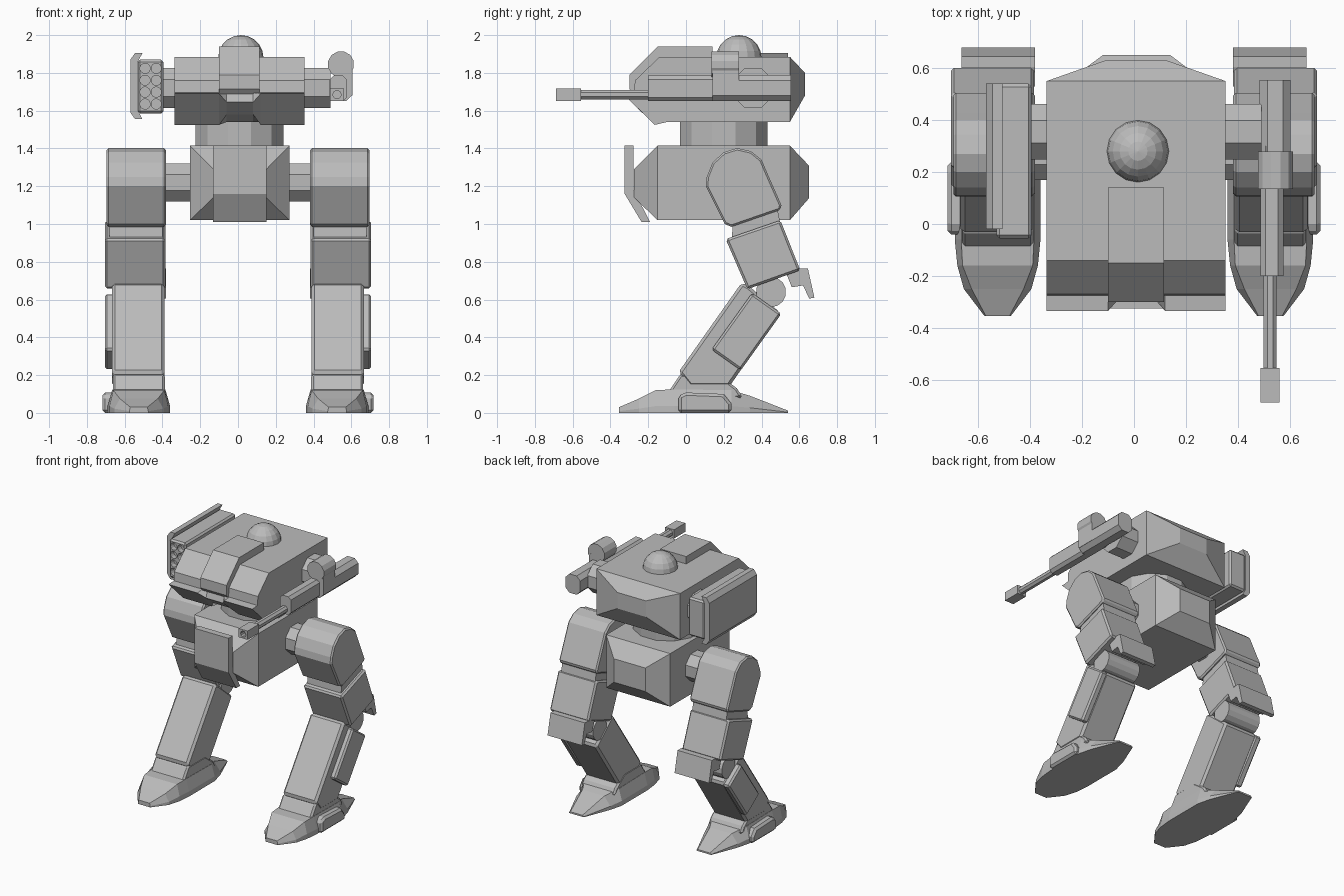
import bpy, bmesh, math
from mathutils import Matrix, Vector

if "Cube" in bpy.data.objects:
    bpy.data.objects.remove(bpy.data.objects["Cube"])

grey = bpy.data.materials.new("armour_grey")
grey.diffuse_color = (0.5, 0.5, 0.5, 1)
grey.use_nodes = True
grey.node_tree.nodes["Principled BSDF"].inputs["Base Color"].default_value = grey.diffuse_color


def finish(name, bm, mirror=False, bevel=0):
    bmesh.ops.recalc_face_normals(bm, faces=bm.faces)
    me = bpy.data.meshes.new(name)
    bm.to_mesh(me)
    bm.free()
    me.materials.append(grey)
    ob = bpy.data.objects.new(name, me)
    bpy.context.collection.objects.link(ob)
    if bevel:
        b = ob.modifiers.new("bevel", 'BEVEL')
        b.width, b.segments, b.limit_method = bevel, 1, 'ANGLE'
        b.angle_limit = math.radians(50)
    if mirror:
        ob.modifiers.new("mirror", 'MIRROR')
    return ob


def loft(name, loops, **kw):
    """Skin a list of equal-length point loops and cap both ends."""
    bm = bmesh.new()
    rows = [[bm.verts.new(p) for p in loop] for loop in loops]
    n = len(rows[0])
    for a, b in zip(rows, rows[1:]):
        for i in range(n):
            j = (i + 1) % n
            bm.faces.new((a[i], a[j], b[j], b[i]))
    bm.faces.new(rows[0])
    bm.faces.new(rows[-1])
    return finish(name, bm, **kw)


def side_prism(name, yz, x0, x1, **kw):
    return loft(name, [[(x, y, z) for y, z in yz] for x in (x0, x1)], **kw)


def front_prism(name, xz, y0, y1, **kw):
    return loft(name, [[(x, y, z) for x, z in xz] for y in (y0, y1)], **kw)


def rect(x0, x1, z0, z1):
    return [(x0, z0), (x1, z0), (x1, z1), (x0, z1)]


def octagon(x0, x1, z0, z1, c):
    return [(x0 + c, z0), (x1 - c, z0), (x1, z0 + c), (x1, z1 - c),
            (x1 - c, z1), (x0 + c, z1), (x0, z1 - c), (x0, z0 + c)]


def at_y(xz, y):
    return [(x, y, z) for x, z in xz]


def cylinders(name, centres, axis, r, length, sides, **kw):
    bm = bmesh.new()
    rot = Vector((0, 0, 1)).rotation_difference(Vector(axis)).to_matrix().to_4x4()
    spin = Matrix.Rotation(math.pi / sides, 4, 'Z')
    for c in centres:
        bmesh.ops.create_cone(bm, cap_ends=True, segments=sides, radius1=r, radius2=r,
                              depth=length, matrix=Matrix.Translation(c) @ rot @ spin)
    return finish(name, bm, **kw)


def cut(ob, cutter):
    m = ob.modifiers.new("holes", 'BOOLEAN')
    m.object, m.operation, m.solver = cutter, 'DIFFERENCE', 'EXACT'
    cutter.hide_render = True
    cutter.hide_set(True)


X, Y, Z = (1, 0, 0), (0, 1, 0), (0, 0, 1)


# Upper hull: side profile swept across x, jaw recessed in the middle
def hull_loop(x, d):
    yz = [(.55, 1.885), (-.14, 1.885), (-.27, 1.76), (-.275, 1.695),
          (-.335 + .045 * d, 1.69 - .045 * d), (-.165 - .045 * d, 1.525 + .055 * d),
          (-.10, 1.54), (.55, 1.54)]
    return [(x, y, z) for y, z in yz]


loft("hull", [hull_loop(x, d) for x, d in
              ((-.337, 0), (-.10, 0), (-.06, 1), (.08, 1), (.12, 0), (.353, 0))])
loft("hull_back", [at_y(rect(-.337, .353, 1.54, 1.885), .55),
                   at_y(rect(-.11, .125, 1.68, 1.80), .63)])
side_prism("cockpit", [(.14, 1.94), (-.15, 1.94), (-.30, 1.79), (-.30, 1.715), (-.27, 1.68),
                       (.14, 1.70)], -.10, .115)
bm = bmesh.new()
bmesh.ops.create_uvsphere(bm, u_segments=16, v_segments=10, radius=.12,
                          matrix=Matrix.Translation((.015, .28, 1.88)))
finish("dome", bm)

# Waist and pelvis
cylinders("waist", [(.008, .2, 1.47)], Z, .24, .16, 12)
loft("pelvis", [at_y(rect(-.13, .15, 1.14, 1.29), -.275),
                at_y(rect(-.255, .272, 1.02, 1.415), -.15),
                at_y(rect(-.255, .272, 1.02, 1.415), .55),
                at_y(rect(-.12, .14, 1.135, 1.31), .65)])
side_prism("pelvis_plate", [(-.325, 1.415), (-.277, 1.415), (-.277, 1.18), (-.19, 1.01),
                            (-.235, 1.01), (-.325, 1.16)], -.132, .15)

# Shoulder and hip axles
cylinders("shoulder_axle", [(.02, .355, 1.72)], X, .115, .94, 8)
cylinders("hip_axle", [(.33, .27, 1.22)], X, .108, .2, 8, mirror=True)

# Missile launcher with two columns of four tubes, and its outer shield
launcher = front_prism("launcher", rect(-.53, -.395, 1.585, 1.87), -.055, .54, bevel=.012)
tubes = cylinders("tube_cutter", [(x, -.055, 1.635 + .063 * i) for x in (-.492, -.433)
                                  for i in range(4)], Y, .027, .08, 12)
cut(launcher, tubes)
front_prism("launcher_shield", [(-.506, 1.905), (-.545, 1.905), (-.57, 1.87), (-.57, 1.59),
                                (-.545, 1.555), (-.506, 1.555), (-.53, 1.60), (-.53, 1.86)],
            -.02, .54)

# Gun arm
front_prism("gun_body", octagon(.487, .575, 1.65, 1.785, .02), -.2, .3)
front_prism("gun_rear", octagon(.483, .603, 1.65, 1.79, .03), .14, .555)
front_prism("gun_side_plate", rect(.575, .605, 1.68, 1.83), .14, .28)
cylinders("gun_barrel", [(.524, -.37, 1.685)], Y, .027, .4, 8)
muzzle = front_prism("muzzle", rect(.487, .56, 1.652, 1.717), -.687, -.555)
cut(muzzle, cylinders("muzzle_cutter", [(.524, -.687, 1.685)], Y, .022, .08, 10))
cylinders("gun_sight", [(.545, .207, 1.845)], Y, .07, .145, 12)

# Legs
side_prism("thigh", [(.11, 1.25), (.14, 1.325), (.2, 1.38), (.27, 1.402), (.345, 1.385),
                     (.40, 1.34), (.43, 1.27), (.505, 1.10), (.50, 1.075), (.24, .985),
                     (.205, 1.0), (.105, 1.20)], .382, .695, mirror=True, bevel=.01)
side_prism("thigh_joint", [(.25, 1.02), (.48, 1.10), (.5, 1.0), (.24, .90)],
           .40, .68, mirror=True)
side_prism("knee_block", [(.21, .92), (.5, 1.02), (.605, .755), (.325, .655)],
           .385, .705, mirror=True, bevel=.012)
side_prism("knee_flap", [(.53, .74), (.605, .765), (.645, .765), (.68, .61), (.652, .605),
                         (.62, .675), (.56, .665)], .382, .665, mirror=True)
cylinders("knee_axle", [(.53, .45, .64)], X, .08, .27, 14, mirror=True)
side_prism("shin", [(.295, .69), (.335, .67), (.50, .53), (.23, .14), (.02, .14), (-.04, .215)],
           .39, .667, mirror=True, bevel=.016)
side_prism("shin_panel", [(.35, .635), (.505, .525), (.29, .225), (.135, .335)],
           .65, .705, mirror=True, bevel=.012)


# Feet: tapered sections from toe to heel (y, sole half width, top half width, height)
def foot_loop(y, w, t, h):
    c = .525
    return [(c - w, y, 0), (c + w, y, 0), (c + w, y, h * .3), (c + t, y, h),
            (c - t, y, h), (c - w, y, h * .3)]


loft("foot", [foot_loop(*s) for s in (
    (-.355, .05, .045, .03), (-.25, .13, .10, .075), (-.16, .155, .135, .12),
    (-.06, .165, .14, .125), (.24, .165, .14, .12), (.34, .14, .09, .09),
    (.54, .06, .05, .012))], mirror=True)
side_prism("ankle", [(-.10, .10), (-.03, .205), (.17, .205), (.27, .13), (.30, .08), (-.10, .06)],
           .387, .663, mirror=True, bevel=.012)
side_prism("foot_pad", [(-.04, 0), (-.04, .09), (.0, .108), (.20, .10), (.24, .05), (.24, 0)],
           .64, .718, mirror=True, bevel=.015)
